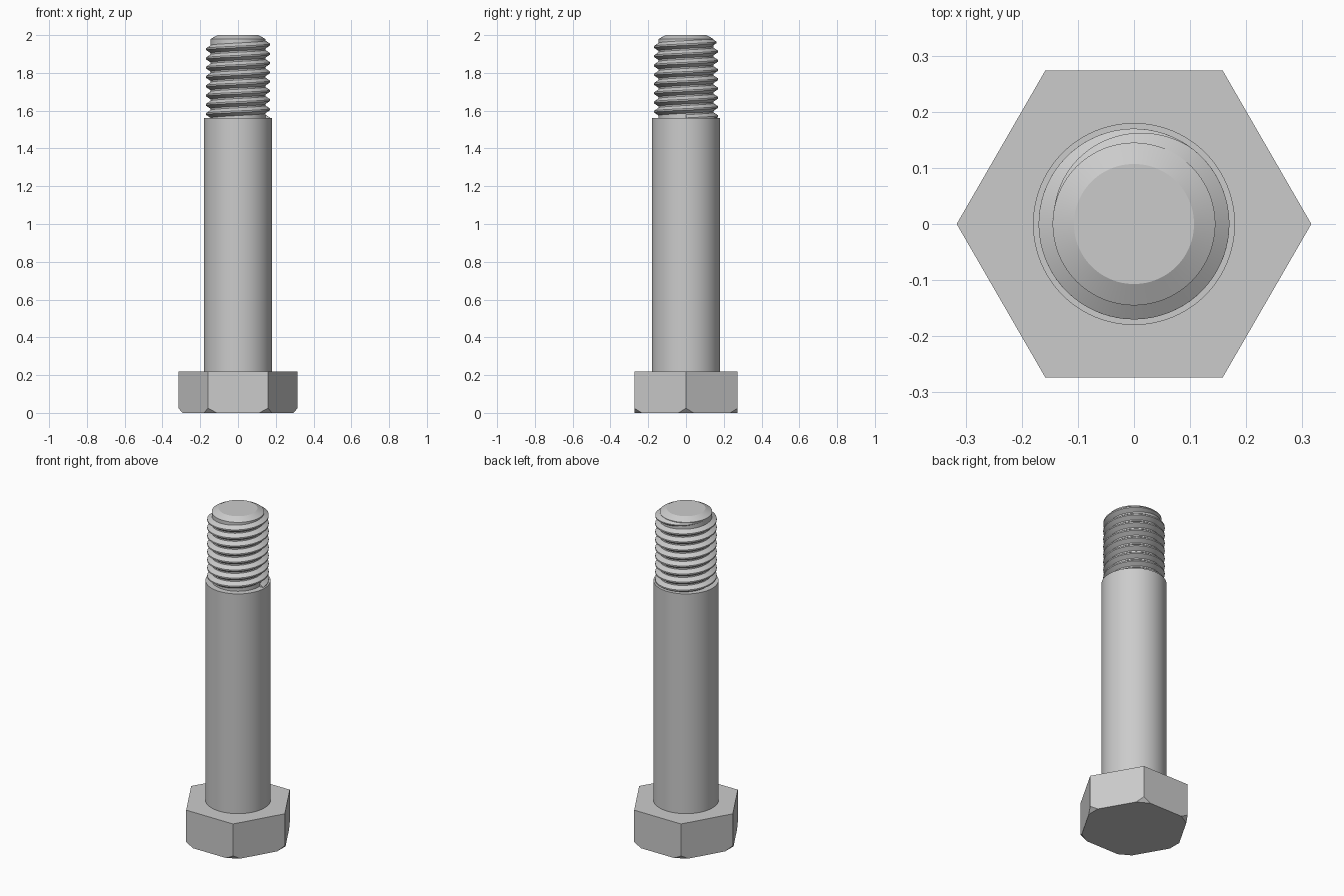
import bpy, bmesh
from math import cos, sin, pi, radians
from mathutils import Vector

if "Cube" in bpy.data.objects:
    bpy.data.objects.remove(bpy.data.objects["Cube"])

STEEL = (0.6, 0.6, 0.6, 1)
steel = bpy.data.materials.new("grey steel")
steel.use_nodes = True
steel.diffuse_color = STEEL
steel.node_tree.nodes["Principled BSDF"].inputs["Base Color"].default_value = STEEL


def finish(bm, name, smooth):
    bmesh.ops.recalc_face_normals(bm, faces=bm.faces)
    mesh = bpy.data.meshes.new(name)
    bm.to_mesh(mesh)
    bm.free()
    mesh.materials.append(steel)
    obj = bpy.data.objects.new(name, mesh)
    bpy.context.collection.objects.link(obj)
    if smooth:
        bpy.ops.object.select_all(action='DESELECT')
        obj.select_set(True)
        bpy.context.view_layer.objects.active = obj
        bpy.ops.object.shade_smooth_by_angle(angle=radians(25))
    return obj


def polar(radius, angle, z):
    return Vector((radius * cos(angle), radius * sin(angle), z))


def bridge(bm, a, b, closed=True):
    n = len(a)
    for i in range(n if closed else n - 1):
        j = (i + 1) % n
        bm.faces.new((a[i], a[j], b[j], b[i]))


def lathe(name, profile, segments=96):
    bm = bmesh.new()
    rings = [[bm.verts.new(polar(r, 2 * pi * i / segments, z)) for i in range(segments)]
             for r, z in profile]
    for low, high in zip(rings, rings[1:]):
        bridge(bm, low, high)
    bm.faces.new(rings[0])
    bm.faces.new(rings[-1])
    return finish(bm, name, True)


# Hexagonal head with its six lower corners cut off flat
HEAD_R, HEAD_H = 0.316, 0.22
bm = bmesh.new()
lower, upper = [[bm.verts.new(polar(HEAD_R, k * pi / 3, z)) for k in range(6)]
                for z in (0, HEAD_H)]
bridge(bm, lower, upper)
bm.faces.new(lower)
bm.faces.new(upper)
bmesh.ops.recalc_face_normals(bm, faces=bm.faces)
for k in range(6):
    cut = bmesh.ops.bisect_plane(
        bm, geom=bm.verts[:] + bm.edges[:] + bm.faces[:],
        plane_co=polar(HEAD_R, k * pi / 3, 0.025),
        plane_no=polar(0.025, k * pi / 3, -0.023), clear_outer=True)
    rim = [e for e in cut["geom_cut"] if isinstance(e, bmesh.types.BMEdge)]
    bmesh.ops.contextual_create(bm, geom=rim)
finish(bm, "hex_head", False)

# Plain shank and the chamfered core of the threaded end
CORE_R = 0.145
lathe("shank", [(0.18, HEAD_H), (0.18, 1.56), (CORE_R - 0.01, 1.56)])
lathe("threaded_core", [(CORE_R, 1.55), (CORE_R, 1.98), (0.107, 2.0)])

# Right-handed thread ridge that fades out at the top
PITCH, CREST_R, ROOT_R = 0.049, 0.17, 0.143
START, END, FADE = -8.0, 0.49, 0.34
STEPS = 72
bm = bmesh.new()
count = round((END - START) * STEPS)
sections = []
for i in range(count + 1):
    turn = START + (END - START) * i / count
    size = max(0.08, min(1, (END - turn) / FADE))
    crest = ROOT_R + (CREST_R - ROOT_R) * size
    z = 1.95 + PITCH * turn
    shape = [(ROOT_R, -0.022), (crest, -0.004), (crest, 0.004), (ROOT_R, 0.022)]
    sections.append([bm.verts.new(polar(r, 2 * pi * turn, z + dz * size))
                     for r, dz in shape])
for a, b in zip(sections, sections[1:]):
    bridge(bm, a, b)
bm.faces.new(sections[0])
bm.faces.new(sections[-1])
finish(bm, "thread_ridge", True)
